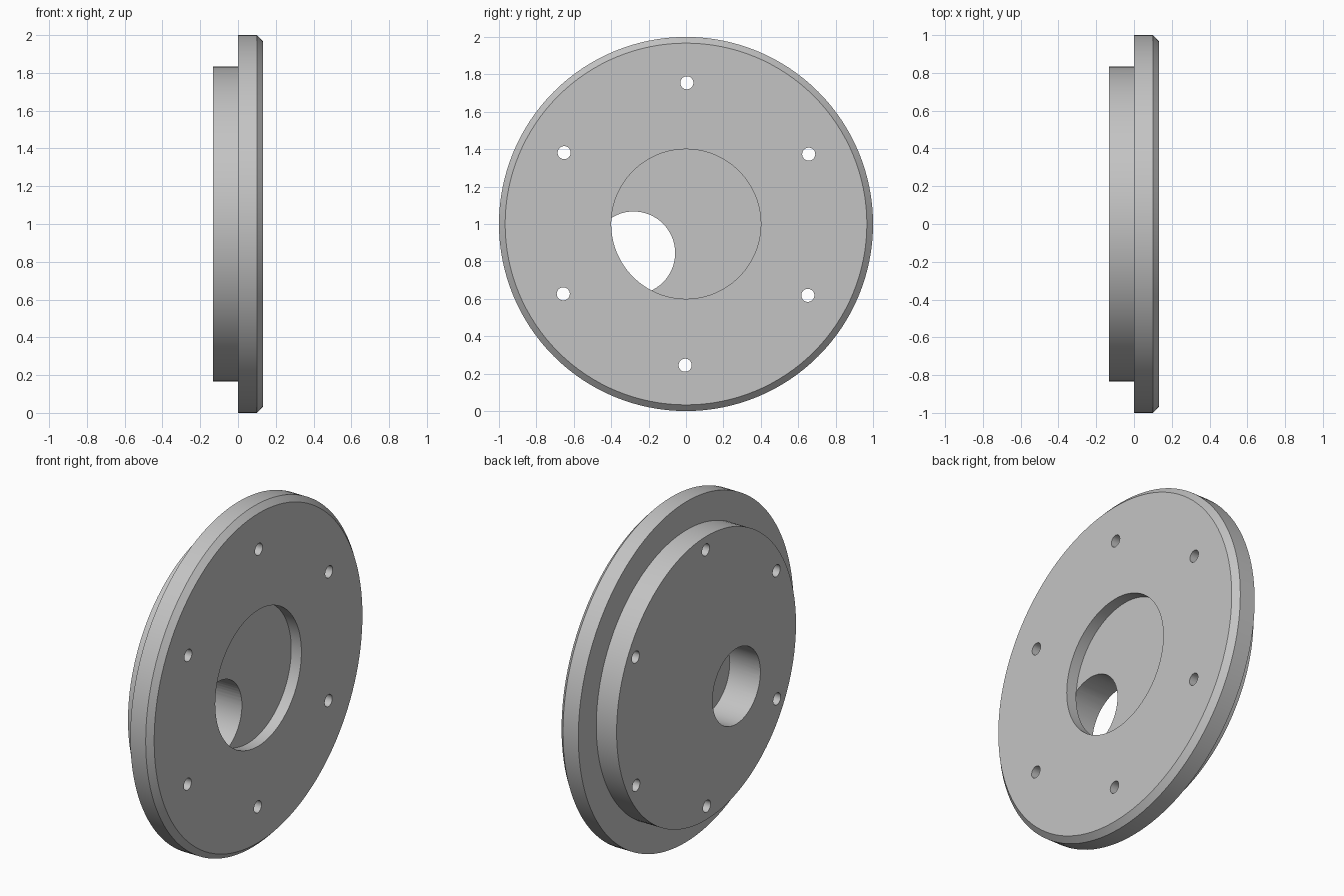
import bpy, bmesh, math
from mathutils import Matrix, Vector

cube = bpy.data.objects.get("Cube")
if cube:
    bpy.data.objects.remove(cube)

CENTRE = Vector((0, 0, 1))

metal = bpy.data.materials.new("light grey metal")
metal.use_nodes = True
grey = (0.55, 0.55, 0.55, 1)
metal.diffuse_color = grey
metal.node_tree.nodes["Principled BSDF"].inputs["Base Color"].default_value = grey


def add_object(name, bm):
    bmesh.ops.recalc_face_normals(bm, faces=bm.faces[:])
    mesh = bpy.data.meshes.new(name)
    bm.to_mesh(mesh)
    bm.free()
    mesh.materials.append(metal)
    obj = bpy.data.objects.new(name, mesh)
    bpy.context.collection.objects.link(obj)
    return obj


def lathe(name, profile, segments):
    """Revolve (x, radius) points around the x axis."""
    bm = bmesh.new()
    verts = [bm.verts.new((x, 0, 1 + r)) for x, r in profile]
    edges = [bm.edges.new(pair) for pair in zip(verts, verts[1:])]
    bmesh.ops.spin(bm, geom=verts + edges, cent=CENTRE, axis=(1, 0, 0),
                   angle=math.tau, steps=segments, use_duplicate=False)
    bmesh.ops.remove_doubles(bm, verts=bm.verts[:], dist=1e-5)
    return add_object(name, bm)


def drill(target, name, y, z, radius, x0, x1, segments):
    """Cut a round hole along x from x0 to x1."""
    bm = bmesh.new()
    place = Matrix.Translation(((x0 + x1) / 2, y, z)) @ Matrix.Rotation(math.pi / 2, 4, 'Y')
    bmesh.ops.create_cone(bm, cap_ends=True, segments=segments, radius1=radius,
                          radius2=radius, depth=x1 - x0, matrix=place)
    cutter = add_object(name, bm)
    cutter.hide_render = True
    mod = target.modifiers.new(name, 'BOOLEAN')
    mod.operation = 'DIFFERENCE'
    mod.solver = 'EXACT'
    mod.object = cutter
    bpy.context.view_layer.objects.active = target
    bpy.ops.object.modifier_apply(modifier=mod.name)
    bpy.data.objects.remove(cutter)


# Stepped disc: rear boss, wide flange with chamfered rim, central recess
RECESS = 0.066
flange = lathe("flange_plate", [
    (-0.132, 0), (-0.132, 0.833), (0, 0.833), (0, 1), (0.1, 1),
    (0.132, 0.967), (0.132, 0.4), (RECESS, 0.4), (RECESS, 0)], 128)

# Offset bore from the rear, opening into the recess
drill(flange, "offset_bore", -0.28, 0.845, 0.222, -0.3, RECESS + 0.001, 64)

# Ring of bolt holes
for i in range(6):
    a = math.radians(60 * i + 0.35)
    drill(flange, "bolt_hole", 0.755 * math.sin(a), 1 + 0.755 * math.cos(a),
          0.035, -0.3, 0.3, 32)

# Smooth round walls with crisp edges
bpy.ops.object.select_all(action='DESELECT')
flange.select_set(True)
bpy.context.view_layer.objects.active = flange
bpy.ops.object.shade_smooth_by_angle(angle=math.radians(30))
